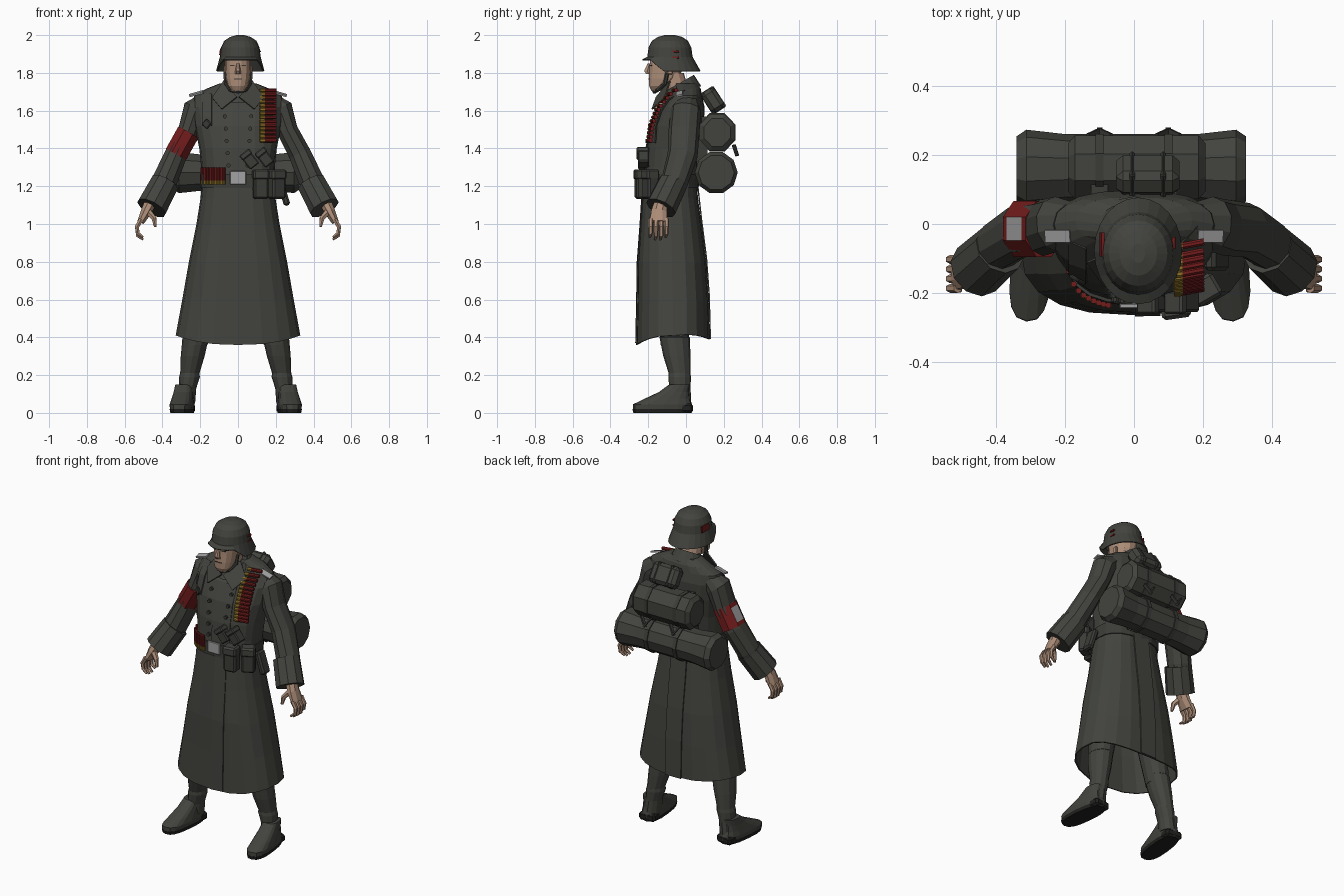
import bpy, bmesh
from math import sin, cos, pi, radians
from mathutils import Vector, Euler

cube = bpy.data.objects.get("Cube")
if cube:
    bpy.data.objects.remove(cube, do_unlink=True)


def material(name, r, g, b):
    m = bpy.data.materials.new(name)
    m.use_nodes = True
    m.diffuse_color = (r, g, b, 1)
    m.node_tree.nodes["Principled BSDF"].inputs["Base Color"].default_value = (r, g, b, 1)
    return m


CLOTH = material("grey green cloth", .055, .057, .048)
LEATHER = material("dark leather", .044, .046, .039)
SOLE = material("black sole", .015, .015, .014)
SKIN = material("skin", .42, .27, .19)
RED = material("red", .17, .012, .012)
BRASS = material("brass", .27, .17, .02)
METAL = material("light grey", .36, .36, .36)


def finish(name, bm, mat, solid=0):
    bmesh.ops.recalc_face_normals(bm, faces=bm.faces)
    me = bpy.data.meshes.new(name)
    bm.to_mesh(me)
    bm.free()
    me.materials.append(mat)
    ob = bpy.data.objects.new(name, me)
    bpy.context.collection.objects.link(ob)
    if solid:
        mod = ob.modifiers.new("thickness", "SOLIDIFY")
        mod.thickness = solid
    return ob


def skin_rings(name, rings, mat, caps=(True, True), solid=0):
    bm = bmesh.new()
    vs = [[bm.verts.new(p) for p in ring] for ring in rings]
    n = len(vs[0])
    for a, b in zip(vs, vs[1:]):
        for i in range(n):
            j = (i + 1) % n
            bm.faces.new((a[i], a[j], b[j], b[i]))
    for ring, cap in zip((vs[0], vs[-1]), caps):
        if cap:
            bm.faces.new(ring)
    return finish(name, bm, mat, solid)


def power(v, p):
    return (1 if v >= 0 else -1) * abs(v) ** p


def loft(name, sections, mat, n=16, p=1, caps=(True, True), solid=0, rise=None):
    """Horizontal rings (z, cx, cy, rx, ry); rise lifts the first ring by angle."""
    rings = []
    for k, (z, cx, cy, rx, ry) in enumerate(sections):
        ring = []
        for i in range(n):
            a = 2 * pi * i / n
            dz = rise(cos(a), sin(a)) if rise and k == 0 else 0
            ring.append((cx + rx * power(cos(a), p), cy + ry * power(sin(a), p), z + dz))
        rings.append(ring)
    return skin_rings(name, rings, mat, caps, solid)


def tube(name, pts, radii, mat, n=8, ref=(0, 1, 0)):
    """Rings square to a path; each radius is a number or an (u, v) pair."""
    pts = [Vector(q) for q in pts]
    if not isinstance(radii, list):
        radii = [radii] * len(pts)
    rings = []
    for k, q in enumerate(pts):
        d = (pts[min(k + 1, len(pts) - 1)] - pts[max(k - 1, 0)]).normalized()
        u = Vector(ref).cross(d).normalized()
        v = d.cross(u)
        r = radii[k] if isinstance(radii[k], tuple) else (radii[k], radii[k])
        angles = [2 * pi * (i + .5) / n for i in range(n)]
        rings.append([q + u * r[0] * cos(a) + v * r[1] * sin(a) for a in angles])
    return skin_rings(name, rings, mat)


def box(name, at, size, mat, rot=(0, 0, 0), bevel=0):
    bm = bmesh.new()
    bmesh.ops.create_cube(bm, size=1)
    bmesh.ops.scale(bm, vec=size, verts=bm.verts)
    if bevel:
        bmesh.ops.bevel(bm, geom=bm.edges[:], offset=bevel, segments=1, affect="EDGES")
    ob = finish(name, bm, mat)
    ob.location = at
    ob.rotation_euler = Euler([radians(a) for a in rot])
    return ob


# Coat, as (z, cx, cy, rx, ry)
COAT = [(.36, 0, -.07, .33, .195), (.6, 0, -.07, .295, .19), (.8, 0, -.075, .26, .182),
        (1.0, 0, -.08, .22, .162), (1.14, 0, -.085, .198, .148), (1.22, 0, -.085, .192, .143),
        (1.3, 0, -.075, .195, .143), (1.4, 0, -.067, .205, .145), (1.52, 0, -.045, .23, .14),
        (1.62, 0, -.02, .245, .118), (1.68, 0, 0, .232, .085), (1.715, 0, .01, .17, .068),
        (1.745, 0, 0, .095, .06)]
loft("coat", COAT, CLOTH, 20, .8, (False, True), .008,
     lambda c, s: .05 * c * c + .03 * max(s, 0))


def surf(x, z, side=-1):
    """Depth of the coat surface at x, z."""
    for a, b in zip(COAT, COAT[1:]):
        if z <= b[0]:
            break
    t = min(max((z - a[0]) / (b[0] - a[0]), 0), 1)
    cy, rx, ry = [a[i] + (b[i] - a[i]) * t for i in (2, 3, 4)]
    return cy + side * ry * max(1 - min(abs(x / rx), 1) ** 2.5, 0) ** .4


def ribbon(name, path, width, mat, side=-1, off=.004):
    bm = bmesh.new()
    rows = [[bm.verts.new((x + e, surf(x + e, z, side) + side * off, z))
             for e in (-width / 2, width / 2)] for x, z in path]
    for a, b in zip(rows, rows[1:]):
        bm.faces.new((a[0], a[1], b[1], b[0]))
    return finish(name, bm, mat, .007)


# Coat details: front edge, back pleat, collar, lapels, buttons
heights = [.37, .6, .8, 1.0, 1.19]
ribbon("front_flap", [(.04, z) for z in heights], .075, CLOTH)
ribbon("back_pleat", [(0, z + .02) for z in heights], .11, CLOTH, 1, .009)
ribbon("chest_flap", [(.03, z) for z in (1.27, 1.4, 1.52, 1.62)], .12, CLOTH)
skin_rings("collar", [[(r * cos(a), -.035 + (r - .005) * sin(a), z + .045 * sin(a))
                       for a in [2 * pi * i / 16 for i in range(16)]]
                      for r, z in ((.12, 1.685), (.098, 1.72), (.082, 1.745), (.072, 1.72))], CLOTH,
           (False, False))
for s, side in ((-1, "right"), (1, "left")):
    bm = bmesh.new()
    lapel = [(.004, 1.67), (.085, 1.605), (.135, 1.665), (.075, 1.755)]
    bm.faces.new([bm.verts.new((s * x, surf(x, z) - .02 - .04 * (1 - x / .135), z)) for x, z in lapel])
    finish(side + "_lapel", bm, CLOTH, .008)
    for i in range(5):
        z = 1.31 + i * .065
        x = s * (.05 + i * .005)
        y = surf(x, z)
        tube(side + "_button", [(x, y, z), (x, y - .014, z)], .011, LEATHER, 8, (0, 0, 1))

    # Sleeve, flat from front to back, and wide cuff
    tube(side + "_sleeve", [(s * .16, .01, 1.66), (s * .225, 0, 1.605), (s * .262, -.01, 1.495),
                            (s * .33, -.018, 1.365), (s * .39, -.06, 1.225), (s * .45, -.12, 1.1)],
         [(.045, .05), (.07, .08), (.058, .082), (.062, .08), (.07, .072), .066], CLOTH, 10)
    tube(side + "_cuff", [(s * .388, -.07, 1.215), (s * .458, -.133, 1.085)], [.079, .084], CLOTH, 10)

    # Hand
    tube(side + "_palm", [(s * .46, -.13, 1.12), (s * .487, -.142, 1.065), (s * .515, -.145, 1.01)],
         [.036, (.03, .045), (.02, .05)], SKIN, 8)
    for i in range(4):
        y = -.187 + i * .028
        drop = .012 * (i in (1, 2))
        tube(side + "_finger", [(s * .512, y, 1.025), (s * .535, y, .985), (s * .53, y, .95 - drop),
                                (s * .503, y - .005, .93 - drop)], [.014, .013, .011, .007], SKIN, 6)
    tube(side + "_thumb", [(s * .48, -.16, 1.07), (s * .445, -.18, 1.03), (s * .437, -.185, .985)],
         [.02, .015, .008], SKIN, 6)
    box(side + "_shoulder_board", (s * .222, -.035, 1.69), (.075, .036, .009), METAL, (14, s * 16, 0))

    # Trouser leg, boot and sole
    x = s * .265 - .012
    loft(side + "_trouser_leg", [(.36, x - s * .05, -.06, .066, .074), (.6, x - s * .085, -.07, .085, .09),
                                 (.85, x - s * .135, -.08, .1, .1)], CLOTH, 12)
    loft(side + "_boot_shaft", [(.05, x, -.03, .05, .058), (.13, x - s * .01, -.032, .046, .056),
                                (.19, x - s * .02, -.034, .055, .06), (.21, x - s * .022, -.034, .051, .058),
                                (.3, x - s * .037, -.048, .063, .072), (.4, x - s * .053, -.06, .07, .08),
                                (.41, x - s * .053, -.06, .06, .07)], CLOTH, 12)
    foot = [loft(side + "_boot_foot", [(.018, 0, -.125, .06, .158), (.045, 0, -.125, .062, .158),
                                       (.075, 0, -.1, .056, .12), (.11, 0, -.065, .05, .08),
                                       (.15, 0, -.035, .045, .055)], CLOTH, 16, .75),
            loft(side + "_boot_sole", [(0, 0, -.125, .058, .155), (.02, 0, -.125, .062, .16)],
                 SOLE, 16, .75),
            box(side + "_boot_heel", (0, -.005, .025), (.105, .075, .05), SOLE, bevel=.012)]
    for ob in foot:
        ob.location.x = x + s * .006
        ob.rotation_euler.z = s * radians(6)

# Strap loop on the right of the chest
ribbon("chest_strap", [(-.165, z) for z in (1.52, 1.57, 1.62, 1.69)], .05, CLOTH, off=.008)
box("strap_ring", (-.165, surf(-.165, 1.53) - .01, 1.53), (.04, .012, .04), LEATHER, (0, 45, -30), .004)

# Armband with a light square on its outer side: one facet of the middle band
band = tube("armband", [(-.262 - t * .066, -.014, 1.487 - t * .118) for t in (0, .17, .83, 1)],
            [(.066, .088)] * 4, RED, 8)
band.data.materials.append(METAL)
outer = Vector((-.87, 0, .49))
for f in band.data.polygons:
    if 8 <= f.index < 16 and f.normal.dot(outer) > .97:
        f.material_index = 1

# Head
loft("neck", [(1.66, 0, -.03, .062, .06), (1.8, 0, -.07, .056, .058)], SKIN, 12)
loft("head", [(1.705, 0, -.15, .034, .034), (1.73, 0, -.142, .053, .054), (1.77, 0, -.118, .064, .08),
              (1.82, 0, -.105, .069, .09), (1.9, 0, -.1, .069, .092)], SKIN, 14, .9)
loft("nose", [(1.795, 0, -.198, .017, .016), (1.81, 0, -.205, .015, .019), (1.85, 0, -.193, .008, .012)],
     SKIN, 6)
box("mouth", (0, -.195, 1.768), (.042, .008, .005), LEATHER)
for s in (-1, 1):
    box("eye", (s * .029, -.184, 1.84), (.024, .009, .006), LEATHER, (0, 0, s * 18))
    box("ear", (s * .069, -.085, 1.815), (.015, .03, .045), SKIN, bevel=.005)
tube("chin_strap", [(-.068, -.1, 1.8), (-.064, -.11, 1.745), (-.04, -.15, 1.71), (0, -.168, 1.7),
                    (.04, -.15, 1.71), (.064, -.11, 1.745), (.068, -.1, 1.8)], .011, LEATHER, 6)

# Helmet with flared rim and painted side plates
loft("helmet", [(1.81, .012, -.078, .128, .155), (1.885, .012, -.085, .108, .12), (1.935, .012, -.085, .102, .113),
                (1.97, .012, -.085, .085, .095), (1.99, .012, -.085, .055, .065), (2, .012, -.085, .02, .028)],
     CLOTH, 24, 1, (False, True), .006, lambda c, s: .06 * min(max((-s - .3) / .4, 0), 1))
box("right_helmet_plate", (-.093, -.06, 1.912), (.009, .07, .035), RED, (0, 8, 0))
for z in (1.882, 1.914):
    box("left_helmet_plate", (.116, -.055, z), (.009, .034, .009), RED, (0, -8, 0))

# Belt, buckle, pouches and holster
loft("belt", [(1.19, 0, -.085, .2, .152), (1.265, 0, -.08, .2, .152)], LEATHER, 20, .8)
box("buckle", (0, -.238, 1.245), (.085, .014, .07), METAL, bevel=.003)
for x, y, turn in ((.12, -.235, 8), (.205, -.188, 30)):
    box("belt_pouch", (x, y, 1.205), (.08, .065, .145), LEATHER, (0, 0, turn), .01)
    box("pouch_lid", (x, y - .003, 1.262), (.086, .074, .055), CLOTH, (0, 0, turn), .01)
for x, z in ((.06, 1.342), (.14, 1.352)):
    box("chest_pouch", (x, -.225, z), (.06, .06, .095), LEATHER, (0, -38, 0), .006)
    box("chest_pouch_lid", (x - .019, -.228, z + .026), (.066, .066, .032), CLOTH, (0, -38, 0), .006)
box("holster", (.24, -.1, 1.165), (.035, .07, .14), LEATHER, (0, -18, 0), .01)

# Cartridges on the belt and across the chest
for i in range(9):
    x = -.19 + i * .0145
    y = surf(x, 1.24) - .016
    tube("belt_cartridge", [(x, y, 1.23), (x, y, 1.3)], .0085, RED, 8)
    tube("belt_cartridge_base", [(x, y, 1.208), (x, y, 1.231)], .009, BRASS, 8)
for i in range(14):
    z = 1.442 + i * .0205
    y = surf(.16, z) - .03
    tube("chest_cartridge", [(.139, y, z), (.203, y + .012, z)], .0105, RED, 8)
    tube("chest_cartridge_base", [(.116, y - .003, z), (.141, y, z)], .011, BRASS, 8)
ribbon("cartridge_band", [(.16, z) for z in (1.43, 1.52, 1.6, 1.66, 1.71)], .05, LEATHER, off=.016)

# Bed roll, pack and mess kit on the back
tube("bed_roll", [(x - .008, .16, 1.272) for x in (-.333, -.305, -.19, .19, .305, .333)],
     [.095, .114, .101, .101, .114, .095], CLOTH, 10)
tube("pack", [(x + .008, .165, 1.485) for x in (-.2, -.18, .18, .2)],
     [(.08, .075), (.106, .1), (.106, .1), (.08, .075)], CLOTH, 8)
box("mess_kit", (.04, .143, 1.655), (.185, .08, .125), CLOTH, (33, 0, 0), .02)
for x in (-.1, .1):
    tube("roll_strap", [(x - .012, .16, 1.272), (x + .012, .16, 1.272)], .108, LEATHER, 10)
    tube("pack_strap", [(x - .012, .165, 1.485), (x + .012, .165, 1.485)], (.11, .104), LEATHER, 8)
    for tilt in (-35, 35):
        box("strap_end", (x + tilt * .0004, .262, 1.39), (.009, .02, .07), LEATHER, (15, tilt, 0))
    box("mess_strap", (.04 + x * .45, .143, 1.655), (.016, .086, .131), LEATHER, (33, 0, 0), .02 * .35)
    box("pack_mount", (x, .085, 1.42), (.05, .06, .3), LEATHER)
